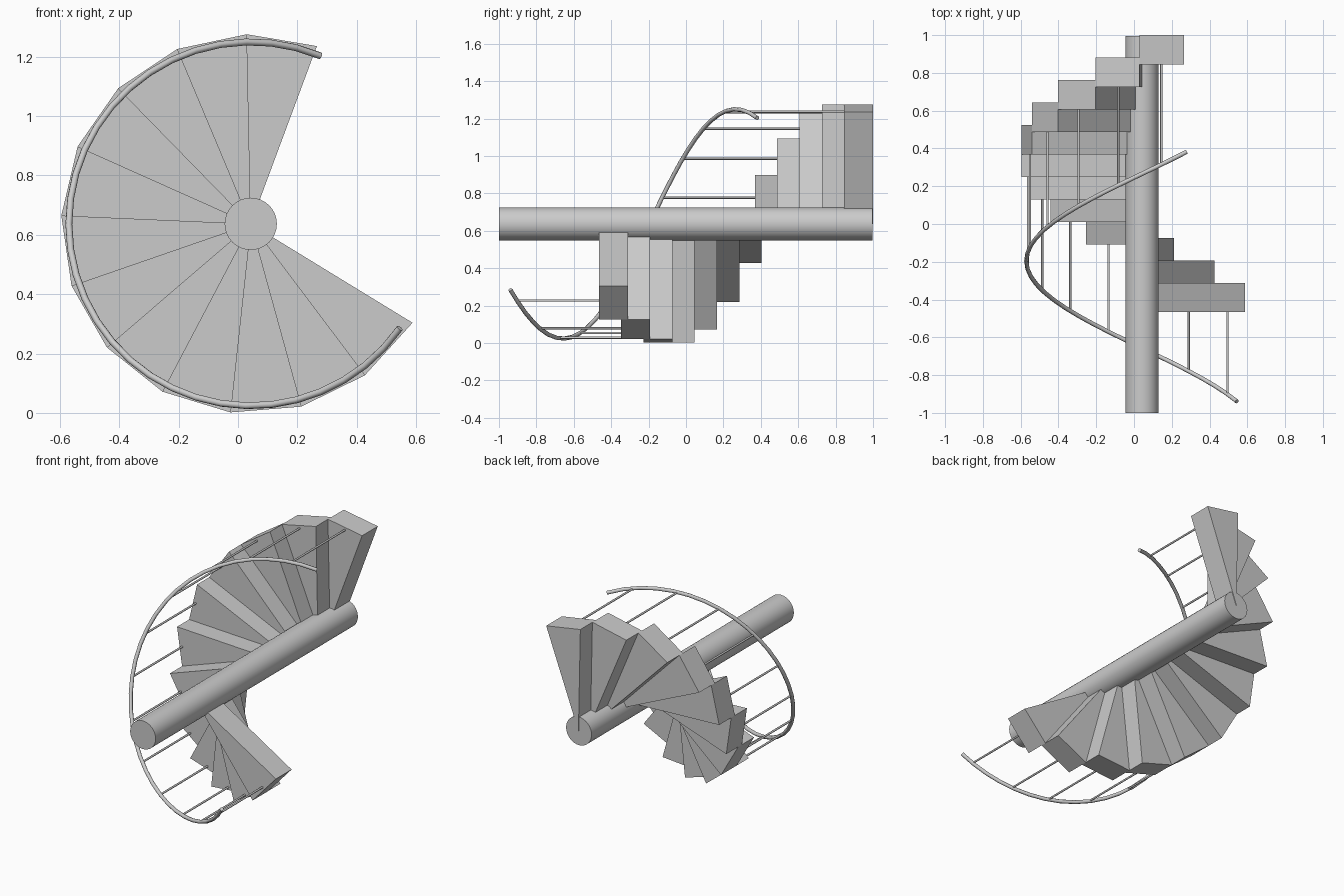
import bpy, bmesh, math
from mathutils import Vector

if "Cube" in bpy.data.objects:
    bpy.data.objects.remove(bpy.data.objects["Cube"])

CX, CZ = 0.043, 0.637            # axis of the stair, running along y
A0, STEP, N = 69.6, 21.58, 12    # first edge angle, wedge angle, step count
R_STEP, R_RAIL = 0.639, 0.613
PITCH, THICK = 0.1192, 0.155


def polar(r, deg, y):
    a = math.radians(deg)
    return Vector((CX + r * math.cos(a), y, CZ + r * math.sin(a)))


def rail_y(deg):
    return 0.266 - 0.00513 * (deg - 90)


def rod(name, r, x, z, y0, y1, sides):
    bpy.ops.mesh.primitive_cylinder_add(vertices=sides, radius=r, depth=y1 - y0,
                                        location=(x, (y0 + y1) / 2, z),
                                        rotation=(math.pi / 2, 0, 0))
    ob = bpy.context.object
    ob.name = name
    bpy.ops.object.shade_smooth_by_angle(angle=math.radians(50))
    return ob


def wedge(name, a0, a1, y0, y1):
    bm = bmesh.new()
    rings = [[bm.verts.new(p) for p in (polar(0, 0, y), polar(R_STEP, a0, y), polar(R_STEP, a1, y))]
             for y in (y0, y1)]
    lo, hi = rings
    bm.faces.new(lo)
    bm.faces.new(hi[::-1])
    for i in range(3):
        j = (i + 1) % 3
        bm.faces.new((lo[i], hi[i], hi[j], lo[j]))
    bmesh.ops.recalc_face_normals(bm, faces=bm.faces)
    me = bpy.data.meshes.new(name)
    bm.to_mesh(me)
    bm.free()
    bpy.context.collection.objects.link(bpy.data.objects.new(name, me))


# Central column
rod("column", 0.088, CX, CZ, -1.0, 0.996, 32)

# Wedge steps, each with one baluster up to the handrail
for i in range(N):
    a = A0 + i * STEP
    y0 = 0.845 - i * PITCH
    wedge(f"step_{i + 1}", a, a + STEP, y0, y0 + THICK)
    mid = a + STEP / 2 - (2.3 if i == N - 2 else 0)
    p = polar(R_RAIL - 0.003, mid, 0)
    rod(f"baluster_{i + 1}", 0.006, p.x, p.z, rail_y(mid), y0 + 0.01, 8)

# Helical handrail
curve = bpy.data.curves.new("handrail", 'CURVE')
curve.dimensions = '3D'
curve.bevel_depth = 0.0115
curve.bevel_resolution = 2
curve.use_fill_caps = True
spline = curve.splines.new('POLY')
K = 32
spline.points.add(K)
for i, pt in enumerate(spline.points):
    deg = 67.5 + (325 - 67.5) * i / K
    pt.co = (*polar(R_RAIL, deg, rail_y(deg)), 1)
rail = bpy.data.objects.new("handrail", curve)
bpy.context.collection.objects.link(rail)
bpy.ops.object.select_all(action='DESELECT')
rail.select_set(True)
bpy.context.view_layer.objects.active = rail
bpy.ops.object.convert(target='MESH')
bpy.ops.object.shade_smooth_by_angle(angle=math.radians(50))
